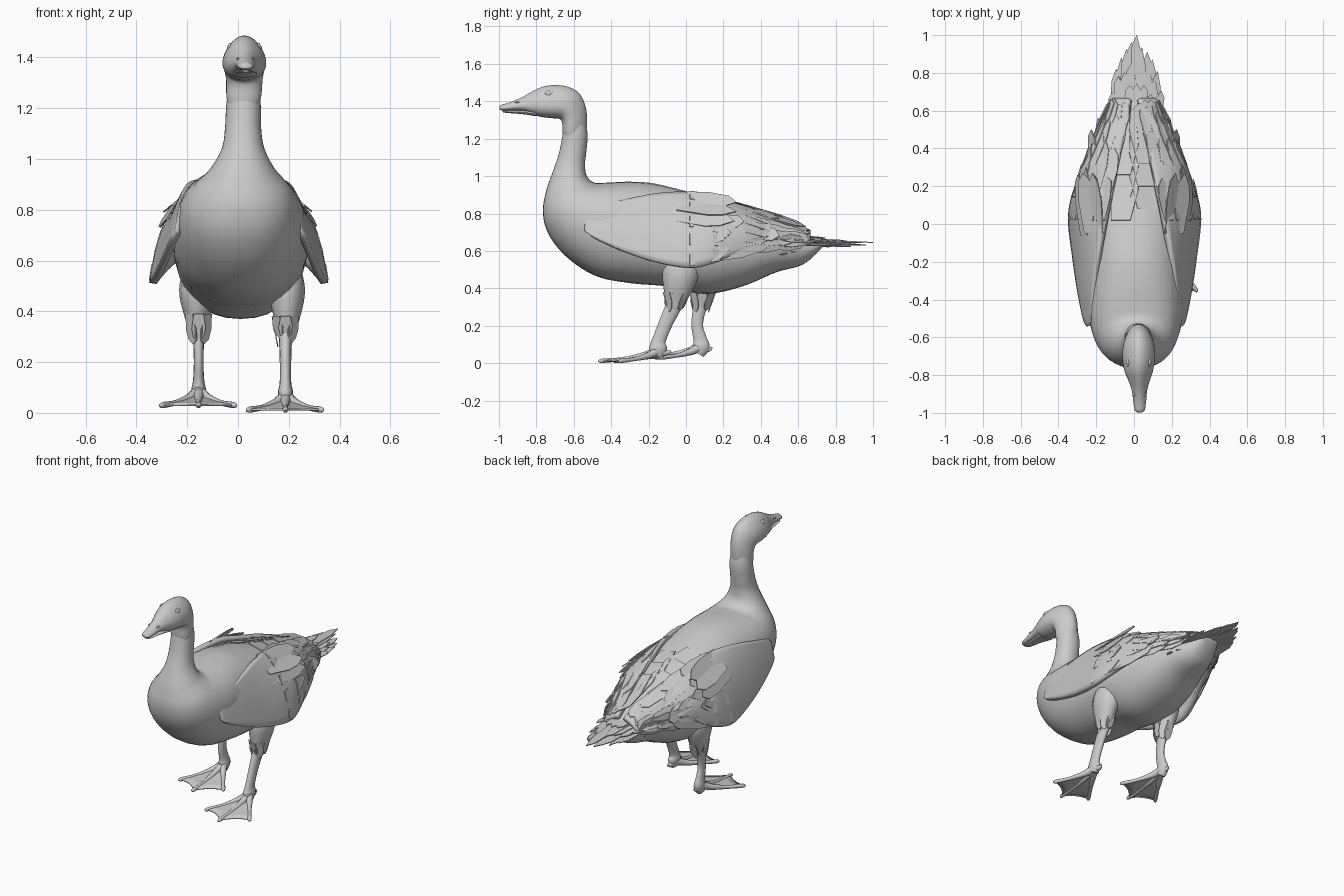
import bpy, bmesh, math, random
from mathutils import Vector

if "Cube" in bpy.data.objects:
    bpy.data.objects.remove(bpy.data.objects["Cube"])
random.seed(4)

grey = bpy.data.materials.new("plain grey")
grey.use_nodes = True
grey.diffuse_color = (0.6, 0.6, 0.6, 1)
grey.node_tree.nodes["Principled BSDF"].inputs["Base Color"].default_value = (0.6, 0.6, 0.6, 1)


def finish(name, bm, thick=0.0, smooth=True, fix=True):
    if fix:
        bmesh.ops.recalc_face_normals(bm, faces=bm.faces)
    mesh = bpy.data.meshes.new(name)
    bm.to_mesh(mesh)
    bm.free()
    mesh.materials.append(grey)
    ob = bpy.data.objects.new(name, mesh)
    bpy.context.collection.objects.link(ob)
    if thick:
        mod = ob.modifiers.new("thickness", "SOLIDIFY")
        mod.thickness, mod.offset = thick, 0
    if smooth:
        bpy.ops.object.select_all(action="DESELECT")
        ob.select_set(True)
        bpy.context.view_layer.objects.active = ob
        bpy.ops.object.shade_smooth_by_angle(angle=math.radians(50))
    return ob


def spline(rows, f):
    """Catmull-Rom value of a list of tuples at f in 0..1."""
    n = len(rows) - 1
    i = min(int(f * n), n - 1)
    t = f * n - i
    p = [rows[max(0, min(n, i + k))] for k in (-1, 0, 1, 2)]
    return [b + t / 2 * (c - a + t * (2 * a - 5 * b + 4 * c - d + t * (3 * (b - c) + d - a)))
            for a, b, c, d in zip(*p)]


def skin(bm, rings, closed=True):
    loops = [[bm.verts.new(p) for p in r] for r in rings]
    n = len(loops[0])
    for a, b in zip(loops, loops[1:]):
        for j in range(n if closed else n - 1):
            k = (j + 1) % n
            bm.faces.new((a[j], a[k], b[k], b[j]))
    if closed:
        bm.faces.new(loops[0])
        bm.faces.new(loops[-1])


def loft(name, rows, steps=6, sides=32, power=1.0, pear=0.0):
    """Rows: low y, low z, high y, high z, half width, centre x."""
    bm, rings = bmesh.new(), []
    total = (len(rows) - 1) * steps
    for i in range(total + 1):
        ly, lz, hy, hz, w, cx = spline(rows, i / total)
        ring = []
        for j in range(sides):
            a = math.tau * j / sides
            c, s = math.cos(a), math.sin(a)
            c = math.copysign(abs(c) ** power, c) * (1 - pear * s)
            h = (s + 1) / 2
            ring.append((cx + w * c, ly + (hy - ly) * h, lz + (hz - lz) * h))
        rings.append(ring)
    skin(bm, rings)
    return finish(name, bm)


def tube(name, rows, steps=5, sides=14, squash=1.0):
    """Rows: x, y, z, radius; squash narrows it sideways."""
    bm, rings = bmesh.new(), []
    total = (len(rows) - 1) * steps
    pts = [spline(rows, i / total) for i in range(total + 1)]
    for i, p in enumerate(pts):
        d = Vector(pts[min(i + 1, total)][:3]) - Vector(pts[max(i - 1, 0)][:3])
        side = Vector((1, 0, 0))
        side = (side - d * side.dot(d) / d.length_squared).normalized()
        up = d.normalized().cross(side)
        rings.append([Vector(p[:3]) + p[3] * (side * squash * math.cos(math.tau * j / sides)
                      + up * math.sin(math.tau * j / sides)) for j in range(sides)])
    skin(bm, rings)
    return finish(name, bm)


def ball(name, centre, size):
    bm = bmesh.new()
    bmesh.ops.create_uvsphere(bm, u_segments=16, v_segments=10, radius=1)
    for v in bm.verts:
        v.co = Vector(centre) + Vector(a * b for a, b in zip(v.co, size))
    return finish(name, bm)


def feather(bm, base, tip, side, width):
    """One flat blade with a ragged pointed end."""
    base, tip, side = Vector(base), Vector(tip), Vector(side).normalized() * width / 2
    d = tip - base
    pts = [base - side * 0.7, base + d * 0.55 - side, base + d * random.uniform(0.8, 0.92) - side * 0.75,
           tip, base + d * random.uniform(0.75, 0.9) + side * 0.75, base + d * 0.5 + side, base + side * 0.7]
    bm.faces.new([bm.verts.new(p) for p in pts])


# Neck, chest and torso in one skin
loft("body", [
    (-.645, 1.33, -.55, 1.34, .05, .025), (-.66, 1.22, -.527, 1.23, .067, .022),
    (-.68, 1.12, -.533, 1.13, .071, .02), (-.71, 1.03, -.54, 1.06, .083, .02),
    (-.748, .92, -.53, 1.0, .125, .018), (-.765, .8, -.49, .965, .185, .015),
    (-.73, .68, -.42, .965, .225, .01), (-.63, .56, -.32, .97, .25, .01),
    (-.48, .465, -.2, .965, .26, .01), (-.3, .428, -.08, .94, .265, .01),
    (-.1, .41, .05, .905, .265, .01), (.1, .37, .2, .855, .25, .01),
    (.3, .41, .35, .8, .215, .01), (.48, .485, .5, .735, .16, .01),
    (.63, .53, .64, .685, .1, .01), (.74, .63, .75, .66, .05, .01)], power=0.9)

# Upper bill and head, curving down over the neck
loft("head", [
    (-.997, 1.357, -.997, 1.372, .012, .03), (-.985, 1.352, -.985, 1.382, .026, .03),
    (-.94, 1.352, -.94, 1.395, .033, .03), (-.88, 1.35, -.88, 1.42, .04, .029),
    (-.83, 1.335, -.83, 1.448, .055, .027), (-.78, 1.318, -.78, 1.473, .073, .025),
    (-.72, 1.31, -.72, 1.486, .083, .025), (-.685, 1.308, -.64, 1.48, .083, .025),
    (-.668, 1.3, -.573, 1.445, .077, .025), (-.661, 1.275, -.536, 1.37, .07, .025),
    (-.659, 1.23, -.529, 1.28, .067, .023), (-.65, 1.18, -.54, 1.2, .055, .021)], steps=4, pear=0.24)
loft("lower_bill", [
    (-.982, 1.343, -.982, 1.351, .012, .03), (-.96, 1.338, -.96, 1.351, .025, .03),
    (-.88, 1.332, -.88, 1.351, .035, .029), (-.8, 1.32, -.8, 1.35, .05, .026)], steps=3, sides=20)

for s, tag in ((1, "left"), (-1, "right")):
    ball(tag + "_eye", (.025 + s * .058, -.733, 1.438), (.011, .014, .012))
    ball(tag + "_eyelid", (.025 + s * .056, -.732, 1.439), (.009, .023, .018))
    ball(tag + "_nostril", (.029 + s * .029, -.9, 1.395), (.006, .014, .005))

# Folded wings. Rows: y, then x and z of the top, middle and bottom edge
WING = [(-.535, .225, .785, .232, .75, .24, .71), (-.5, .218, .82, .24, .755, .26, .675),
        (-.34, .21, .865, .256, .75, .292, .6), (-.16, .185, .9, .266, .745, .318, .54),
        (.02, .15, .905, .272, .75, .338, .51), (.15, .12, .875, .268, .755, .318, .535),
        (.33, .08, .825, .225, .74, .25, .6), (.52, .04, .76, .15, .69, .17, .625),
        (.66, .02, .7, .09, .66, .1, .635)]


def wing_point(s, u, t, out=0.0):
    y, tx, tz, mx, mz, bx, bz = spline(WING, max(0, min(1, u)))
    a, b, c = (1 - t) * (1 - 2 * t), 4 * t * (1 - t), t * (2 * t - 1)
    return Vector((.003 + s * (a * tx + b * mx + c * bx + out), y, a * tz + b * mz + c * bz + out * .6))


for s, tag in ((1, "left"), (-1, "right")):
    bm = bmesh.new()
    skin(bm, [[wing_point(s, i / 40, j / 14) for j in range(15)] for i in range(41)], closed=False)
    finish(tag + "_wing", bm, thick=0.03, fix=False)

    # Overlapping rows of wing feathers, laid along the wing surface
    bm = bmesh.new()
    for u, length, count in ((.5, .22, 5), (.62, .22, 6), (.74, .2, 6), (.84, .16, 6)):
        for j in range(count):
            t = .06 + .88 * j / (count - 1)
            base = wing_point(s, u, t, .014)
            tip = wing_point(s, u + length * random.uniform(.8, 1.1), t, .022)
            feather(bm, base, tip, wing_point(s, u, t + .05) - wing_point(s, u, t - .05), .09)
    finish(tag + "_wing_feathers", bm, thick=0.005, smooth=False)

    # Broad shoulder feathers ending in a step behind the widest point
    bm = bmesh.new()
    for x, z, y, lean in ((.22, .87, .27, .4), (.27, .82, .27, .6), (.298, .77, .26, .3), (.305, .71, .24, .2)):
        feather(bm, (s * (x - .035), y - .32, z + .02), (s * x, y, z - .01), (s * lean, 0, -.5), .1)
    for x, z, y in ((.225, .71, .5), (.19, .67, .56)):
        feather(bm, (s * (x - .01), y - .3, z + .03), (s * x, y, z - .03), (s * .5, 0, -1), .1)
    finish(tag + "_flank_feathers", bm, thick=0.006, smooth=False)

# Back feathers crossing over the rump
bm = bmesh.new()
for i in range(6):
    side = 1 if i % 2 else -1
    y = .02 + i * .06
    feather(bm, (side * .07, y, .91 - .24 * y), (side * .03, y + .32, .91 - .3 * (y + .28)), (1, 0, -side * .25), .15)
finish("back_feathers", bm, thick=0.005, smooth=False)

# Tail fan in stacked layers: reach, spread and lift of each
bm = bmesh.new()
for reach, spread, lift in ((.7, .15, -.035), (.98, .11, 0), (.88, .13, .012), (.76, .15, .025)):
    for i in range(9):
        k = i / 4 - 1
        tip_y = reach - .17 * abs(k) ** 1.3 + random.uniform(-.02, .02)
        feather(bm, (k * .09, .45, .66 + 1.4 * lift - .02 * k * k),
                (.015 + k * spread, tip_y, .642 + lift - .015 * abs(k) + random.uniform(-.008, .008)),
                (1, 0, -.2 * k), .065)
feather(bm, (.015, .5, .67), (.015, 1, .645), (1, 0, 0), .07)
finish("tail_feathers", bm, thick=0.005, smooth=False)


# Legs: shank, feathered thigh and webbed foot
def leg(tag, s, x, path, heel_y, floor):
    tube(tag + "_leg", [(x, y, z, r) for y, z, r in path], squash=.6)
    y0, z0, r0 = path[0]
    y1, z1, r1 = path[1]
    tube(tag + "_thigh", [(x - s * .01, y0 + .02, z0 + .16, .09), (x + s * .005, y0, z0 + .06, .1),
                          (x + s * .005, y1 + .01, z1 + .05, .07), (x, y1 - .005, z1 - .03, .035)], squash=.72)
    bm = bmesh.new()
    for i in range(8):
        a = math.tau * i / 8
        c, d = math.cos(a), math.sin(a)
        feather(bm, (x + .052 * c, y1 + .01 + .072 * d, z1 + .06),
                (x + .03 * c, y1 + .04 * d, z1 - random.uniform(.01, .06)), (-d, c, 0), .055)
    finish(tag + "_thigh_feathers", bm, thick=0.005, smooth=False)

    # Toes fall steeply from the ankle, then run flat
    ankle = Vector((x, heel_y - .05, floor + .065))
    tips = [Vector((x + dx, heel_y - dy, floor + .01)) for dx, dy in ((-.152, .29), (0, .37), (.148, .26))]

    def along(tip, f):
        return ankle.lerp(tip, f) - Vector((0, 0, .07 * f * (1 - f) ** 1.5))

    for name, tip in zip(("inner", "middle", "outer"), tips):
        tube(tag + "_" + name + "_toe", [(*along(tip, f), r) for f, r in
             ((0, .026), (.25, .018), (.6, .011), (.93, .012), (1, .003))], sides=10)
    tube(tag + "_hind_toe", [(x, heel_y - .04, floor + .06, .024), (x, heel_y, floor + .055, .014),
                             (x, heel_y + .02, floor + .065, .004)], sides=10)

    # Web with a hollow front edge between each pair of toes
    bm = bmesh.new()
    for a, b in zip(tips, tips[1:]):
        rows = []
        for i in range(9):
            k = i / 8
            edge = a.lerp(b, k)
            reach = .95 - .25 * k * (1 - k)
            rows.append([along(edge, f * reach) for f in (.05, .3, .55, .8, 1)])
        skin(bm, rows, closed=False)
    finish(tag + "_web", bm, thick=0.008)


leg("left", 1, .187, [(-.03, .42, .06), (-.06, .32, .046), (-.11, .21, .038),
                      (-.145, .12, .038), (-.15, .08, .05), (-.16, .04, .04)], -.1, .0)
leg("right", -1, -.155, [(.1, .42, .055), (.08, .33, .04), (.06, .21, .032),
                         (.075, .13, .037), (.08, .09, .048), (.06, .055, .04)], .12, .018)
